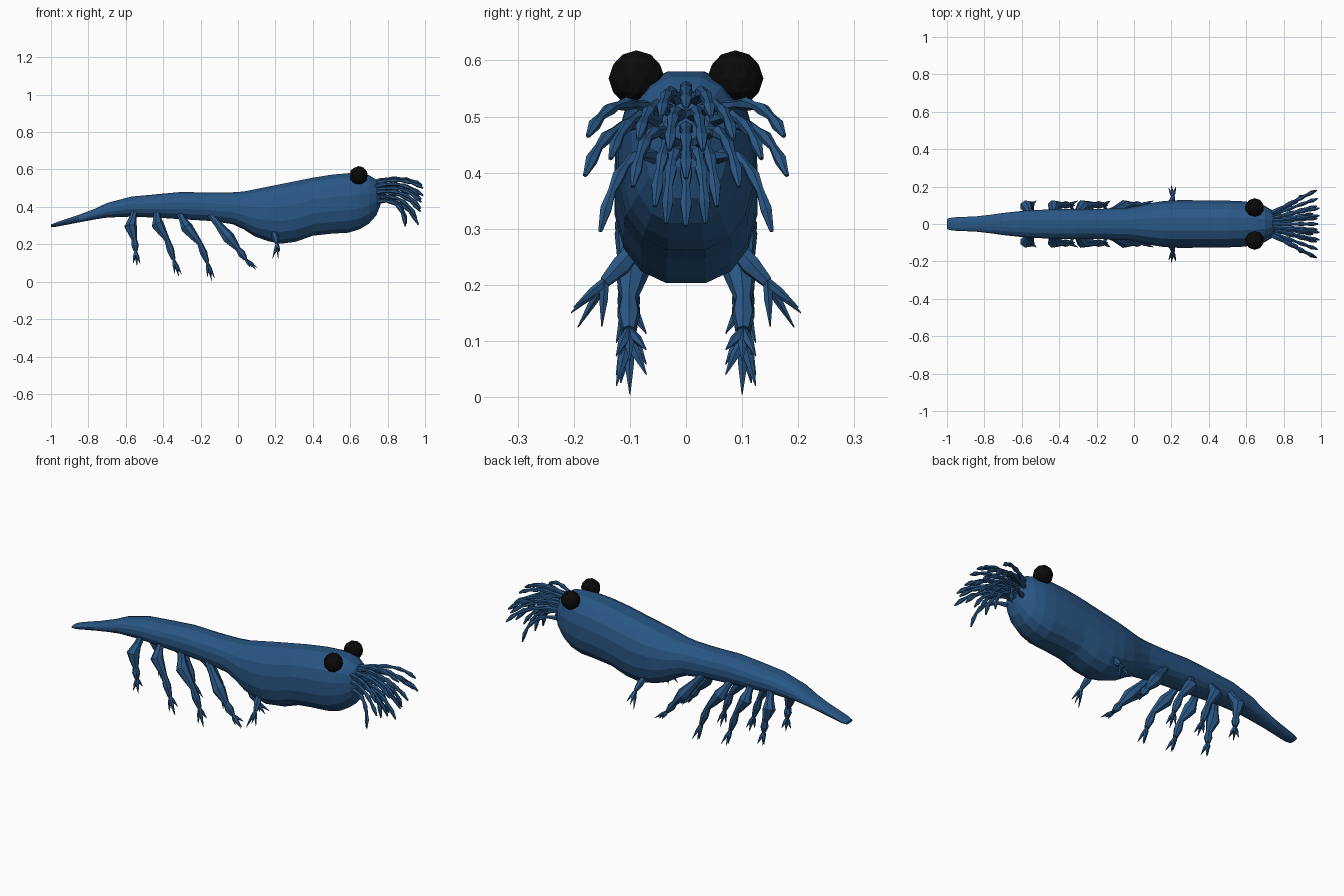
import bpy, bmesh, math
from mathutils import Vector

if "Cube" in bpy.data.objects:
    bpy.data.objects.remove(bpy.data.objects["Cube"])


def material(name, rgb):
    m = bpy.data.materials.new(name)
    m.diffuse_color = (*rgb, 1)
    m.use_nodes = True
    m.node_tree.nodes["Principled BSDF"].inputs["Base Color"].default_value = m.diffuse_color
    return m


BLUE = material("deep_blue", (0.022, 0.095, 0.235))
BLACK = material("eye_black", (0.003, 0.003, 0.003))


def finish(name, bm, mat):
    bmesh.ops.recalc_face_normals(bm, faces=bm.faces)
    me = bpy.data.meshes.new(name)
    bm.to_mesh(me)
    bm.free()
    me.materials.append(mat)
    ob = bpy.data.objects.new(name, me)
    bpy.context.collection.objects.link(ob)
    return ob


def loft(bm, rings):
    """Skin a list of point rings and cap both ends."""
    vs = [[bm.verts.new(p) for p in r] for r in rings]
    n = len(vs[0])
    for a, b in zip(vs, vs[1:]):
        for i in range(n):
            j = (i + 1) % n
            bm.faces.new((a[i], a[j], b[j], b[i]))
    bm.faces.new(vs[0])
    bm.faces.new(vs[-1])


def tube(bm, pts, radii, sides=6):
    """Tapered limb along a path."""
    pts = [Vector(p) for p in pts]
    rings = []
    for k, (p, r) in enumerate(zip(pts, radii)):
        t = (pts[min(k + 1, len(pts) - 1)] - pts[max(k - 1, 0)]).normalized()
        u = t.cross(Vector((0, 1, 0))).normalized()
        v = t.cross(u)
        rings.append([p + r * (u * math.cos(a) + v * math.sin(a))
                      for a in (2 * math.pi * i / sides for i in range(sides))])
    loft(bm, rings)


def flip(p, s):
    return (p[0], p[1] * s, p[2])


# Body: stations of x, bottom, top, half width
stations = [
    (-1.0, .292, .306, .028), (-.97, .294, .318, .036), (-.85, .317, .358, .041),
    (-.77, .332, .388, .050), (-.70, .343, .421, .060), (-.57, .348, .455, .074),
    (-.43, .342, .468, .080), (-.30, .334, .480, .081), (-.15, .325, .476, .083),
    (-.03, .308, .478, .088), (.03, .280, .482, .100), (.09, .242, .494, .114),
    (.16, .217, .508, .125), (.23, .203, .522, .129), (.31, .214, .538, .129),
    (.40, .246, .556, .128), (.50, .257, .572, .127), (.59, .262, .580, .123),
    (.65, .280, .580, .114), (.70, .310, .570, .098), (.74, .355, .545, .074),
    (.762, .410, .510, .045)]
N = 16
rings = []
for x, lo, hi, w in stations:
    ring = []
    for i in range(N):
        a = 2 * math.pi * (i + .5) / N
        c, s = math.cos(a), math.sin(a)
        ring.append((x, w * math.copysign(abs(c) ** .8, c),
                     (lo + hi) / 2 + (hi - lo) / 2 * math.copysign(abs(s) ** .88, s) / .983))
    rings.append(ring)
bm = bmesh.new()
loft(bm, rings)
finish("body", bm, BLUE)

# Swimming legs: root, knee, shin, foot and claw tip as (x, z)
legs = [
    [(-.555, .37), (-.575, .295), (-.555, .225), (-.548, .165), (-.54, .085)],
    [(-.435, .37), (-.430, .305), (-.380, .225), (-.345, .120), (-.315, .025)],
    [(-.310, .36), (-.275, .290), (-.205, .205), (-.165, .105), (-.140, .005)],
    [(-.150, .36), (-.050, .235), (.000, .175), (.040, .120), (.095, .065)]]
for n, path in enumerate(legs):
    for s, side in ((-1, "right"), (1, "left")):
        bm = bmesh.new()
        ys = (.055, .095, .102, .102)
        p = [Vector((x, s * y, z)) for (x, z), y in zip(path, ys)]
        tube(bm, [p[0], p[0].lerp(p[1], .45), p[1], p[1].lerp(p[2], .6), p[2],
                  p[2].lerp(p[3], .5), p[3]],
             [.018, .021, .034, .023, .015, .021, .012], 7)
        # Splayed claws at the foot
        tip = Vector((path[4][0], s * .1, path[4][1]))
        for dx, dy, k in ((0, 0, 1), (.018, .024, .85), (-.018, .016, .8), (.008, -.03, .65)):
            end = p[3].lerp(tip, k) + Vector((dx, s * dy, 0))
            tube(bm, [p[3], p[3].lerp(end, .45), end], [.007, .009, .001], 5)
        finish(f"swimming_leg_{n + 1}_{side}", bm, BLUE)

# Short walking legs below the carapace
for s, side in ((-1, "right"), (1, "left")):
    bm = bmesh.new()
    path = [(.19, .085, .27), (.20, .115, .235), (.208, .145, .205)]
    tube(bm, [flip(p, s) for p in path], [.014, .019, .011])
    for end in ((.20, .205, .150), (.185, .193, .124), (.225, .20, .160), (.215, .15, .125)):
        mid = Vector(path[2]).lerp(Vector(end), .4)
        tube(bm, [flip(q, s) for q in (path[2], mid, end)], [.008, .008, .001], 5)
    finish(f"walking_leg_{side}", bm, BLUE)

# Feelers: jointed arms arching out of the face, given by their tips
tips = [(.985, 0, .515), (.975, 0, .39), (.965, 0, .305),
        (.965, .175, .465), (.975, .18, .395), (.895, .153, .295), (.98, .135, .425),
        (.99, .045, .50), (.99, .085, .46), (.975, .095, .375), (.955, .055, .34),
        (.90, .035, .31), (.98, .03, .44)]
widths = [.010, .013, .008, .0125, .0075, .012, .0075, .0115, .004]
bm = bmesh.new()
for tip in tips:
    for s in ((1,) if tip[1] == 0 else (-1, 1)):
        t = Vector(flip(tip, s))
        zr = .425 + .5 * (t.z - .30)
        root = Vector((.725, t.y * .3, zr))
        bend = Vector((.88, t.y * .75, zr + .045))
        pts = []
        for k in range(len(widths)):
            u = k / (len(widths) - 1)
            pts.append(root * (1 - u) ** 2 + bend * 2 * u * (1 - u) + t * u * u)
        tube(bm, pts, widths)
finish("feelers", bm, BLUE)

# Eyes
for s, side in ((-1, "right"), (1, "left")):
    bm = bmesh.new()
    bmesh.ops.create_icosphere(bm, subdivisions=2, radius=.05)
    bmesh.ops.translate(bm, verts=bm.verts, vec=(.645, s * .088, .568))
    finish(f"eye_{side}", bm, BLACK)
